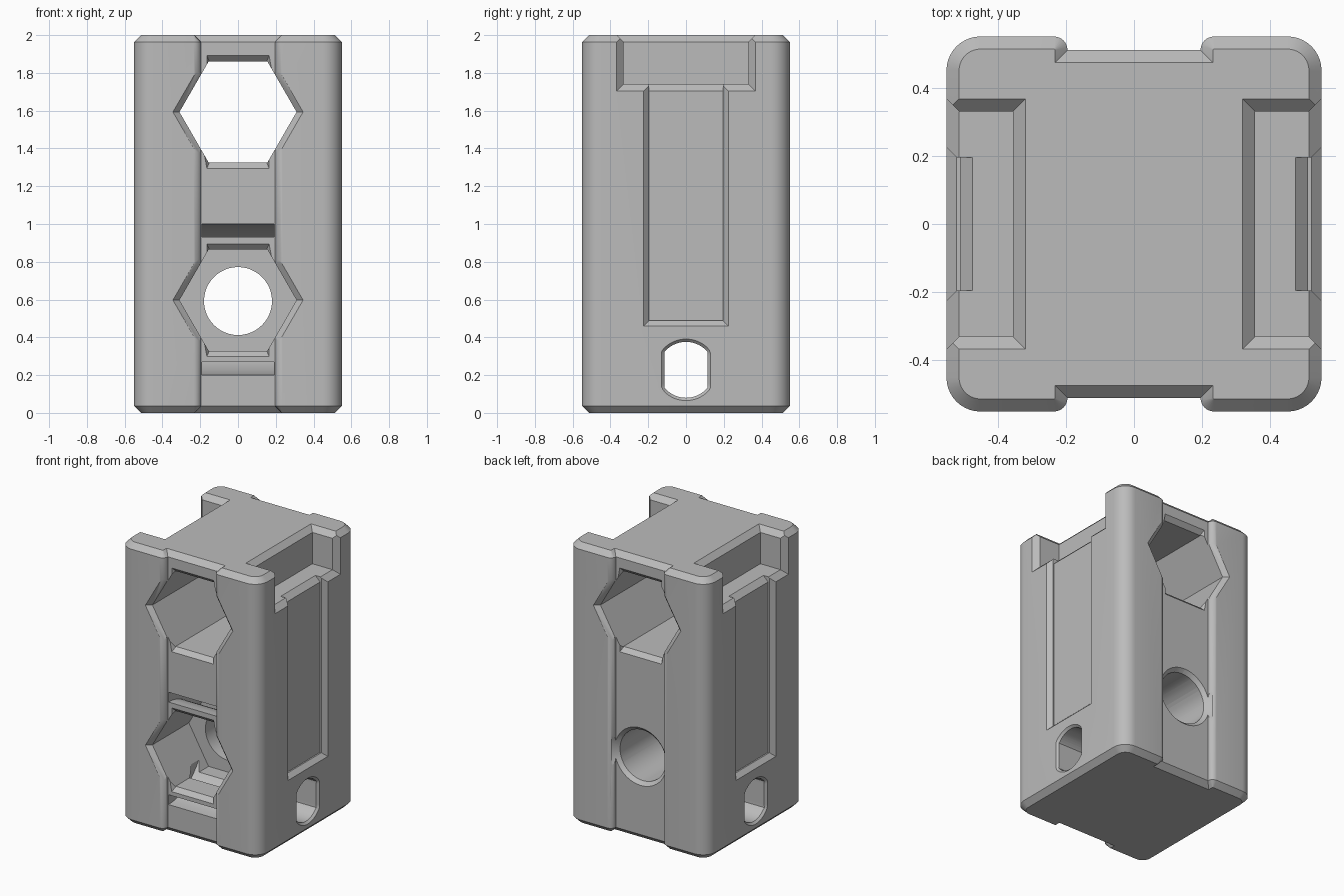
import bpy, bmesh
from math import sin, cos, pi, radians
from mathutils import Vector

cube = bpy.data.objects.get("Cube")
if cube:
    bpy.data.objects.remove(cube, do_unlink=True)

grey = bpy.data.materials.new("plain_grey")
grey.use_nodes = True
grey.diffuse_color = (0.5, 0.5, 0.5, 1)
grey.node_tree.nodes["Principled BSDF"].inputs["Base Color"].default_value = (0.5, 0.5, 0.5, 1)

HALF, FLOOR, EDGE = 0.55, 0.51, 0.037


def place(axis, a, b, t):
    """Put 2D point (a, b) on a plane at t along the axis."""
    return Vector({"x": (t, a, b), "y": (a, t, b), "z": (a, b, t)}[axis])


def loft(name, axis, sections):
    """Closed solid through (position, 2D outline) sections."""
    bm = bmesh.new()
    rings = [[bm.verts.new(place(axis, a, b, t)) for a, b in pts] for t, pts in sections]
    n = len(rings[0])
    for lo, hi in zip(rings, rings[1:]):
        for i in range(n):
            j = (i + 1) % n
            bm.faces.new((lo[i], lo[j], hi[j], hi[i]))
    bm.faces.new(rings[0])
    bm.faces.new(rings[-1])
    bmesh.ops.recalc_face_normals(bm, faces=bm.faces)
    mesh = bpy.data.meshes.new(name)
    bm.to_mesh(mesh)
    bm.free()
    mesh.materials.append(grey)
    ob = bpy.data.objects.new(name, mesh)
    bpy.context.collection.objects.link(ob)
    return ob


def arc(cx, cy, r, start, end, steps=10):
    angles = [radians(start + (end - start) * i / steps) for i in range(steps + 1)]
    return [(cx + r * cos(t), cy + r * sin(t)) for t in angles]


def ring(n, r, cz, clip=9):
    """Regular polygon, with its sideways extent clipped."""
    pts = [(r * cos(2 * pi * i / n), cz + r * sin(2 * pi * i / n)) for i in range(n)]
    return [(max(-clip, min(clip, a)), b) for a, b in pts]


def rect(a0, a1, b0, b1):
    return [(a0, b0), (a1, b0), (a1, b1), (a0, b1)]


def outline(d):
    """Body plan inset by d: rounded corners, shallow front and back grooves."""
    h, r, f = HALF - d, 0.1 - d, 0.04 - d
    gx = 0.195 + d
    quarter = arc(h - r, h - r, r, 0, 90) + arc(gx + f, h - f, f, 90, 180, 6)
    quarter[-1] = (gx, FLOOR - d)
    mirrored = [(-x, y) for x, y in reversed(quarter)]
    upper = quarter + mirrored
    return upper + [(-x, -y) for x, y in upper]


# Main block with chamfered top and bottom rims
body = loft("block_body", "z", [(0, outline(EDGE)), (EDGE, outline(0)),
                                (2 - EDGE, outline(0)), (2, outline(EDGE))])


def cut(tool):
    mod = body.modifiers.new("cut", "BOOLEAN")
    mod.operation, mod.solver, mod.object = "DIFFERENCE", "EXACT", tool
    bpy.ops.object.select_all(action="DESELECT")
    bpy.context.view_layer.objects.active = body
    body.select_set(True)
    bpy.ops.object.modifier_apply(modifier=mod.name)
    bpy.data.objects.remove(tool, do_unlink=True)


def flare(name, axis, sign, plane, shape, size=0.03, over=0.06):
    """Countersink: shape(grow) widens outward through the given plane."""
    cut(loft(name, axis, [(sign * (plane - size - 0.02), shape(-0.02)),
                          (sign * (plane + over), shape(size + over))]))


def hexagon(z, clip=9):
    return lambda g: ring(6, 0.31 + g * 1.15, z, clip)


# Upper hexagonal through hole and its rims
cut(loft("upper_hex_hole", "y", [(-0.8, hexagon(1.593)(0)), (0.8, hexagon(1.593)(0))]))
for sign in (-1, 1):
    flare("hex_rim", "y", sign, HALF, hexagon(1.593))
    flare("hex_groove_rim", "y", sign, FLOOR, hexagon(1.593, 0.19))

# Lower hexagonal pocket, open at the front
cut(loft("lower_hex_pocket", "y", [(-0.8, hexagon(0.597)(0)), (-0.11, hexagon(0.597)(0))]))
flare("pocket_rim", "y", -1, HALF, hexagon(0.597))
flare("pocket_groove_rim", "y", -1, FLOOR, hexagon(0.597, 0.19))

# Round hole from the pocket out through the back
cut(loft("round_hole", "y", [(-0.3, ring(48, 0.18, 0.592)), (0.8, ring(48, 0.18, 0.592))]))
flare("round_hole_rim", "y", 1, FLOOR, lambda g: ring(48, 0.18 + g, 0.592), 0.025, 0.03)

# Curved strap channel that loops behind the pocket mouth
channel = ([(-0.7, 0.2)] + arc(-FLOOR, 0.6, 0.4, -90, 90, 24) + [(-0.7, 1.0), (-0.7, 0.93)]
           + arc(-FLOOR, 0.6, 0.33, 90, -90, 24) + [(-0.7, 0.27)])
cut(loft("strap_channel", "x", [(-0.19, channel), (0.19, channel)]))


def oval(g):
    return ring(64, 0.148 + g, 0.228, 0.115 + g)


# Flat-sided cross hole near the base
cut(loft("cross_hole", "x", [(-0.8, oval(0)), (0.8, oval(0))]))

for s in (-1, 1):
    flare("cross_hole_rim", "x", s, HALF, oval, 0.015, 0.03)

    def notch(g):
        inner, outer = s * (0.355 - g), s * 0.8
        return rect(inner, outer, -0.33 - g, 0.33 + g)

    # Upper side notch with a chamfered mouth
    cut(loft("side_notch", "z", [(1.74, notch(0)), (2 - EDGE, notch(0)), (2.05, notch(EDGE + 0.05))]))
    flare("notch_lip", "x", s, HALF,
          lambda g: rect(-0.33 - g, 0.33 + g, 1.74 - g, 2.2), EDGE)

    # Shallow side groove running down from the notch
    def groove(g):
        return rect(-0.195 - g, 0.195 + g, 0.49 - g, 1.85)

    cut(loft("side_groove", "x", [(s * FLOOR, groove(0)), (s * 0.52, groove(0)),
                                  (s * 0.6, groove(0.08))]))
    flare("groove_top_lip", "x", s, FLOOR,
          lambda g: rect(-0.195, 0.195, 1.74 - g, 1.85), EDGE, 0.03)

bpy.ops.object.select_all(action="DESELECT")
body.select_set(True)
bpy.context.view_layer.objects.active = body
bpy.ops.object.shade_smooth_by_angle(angle=radians(28))
